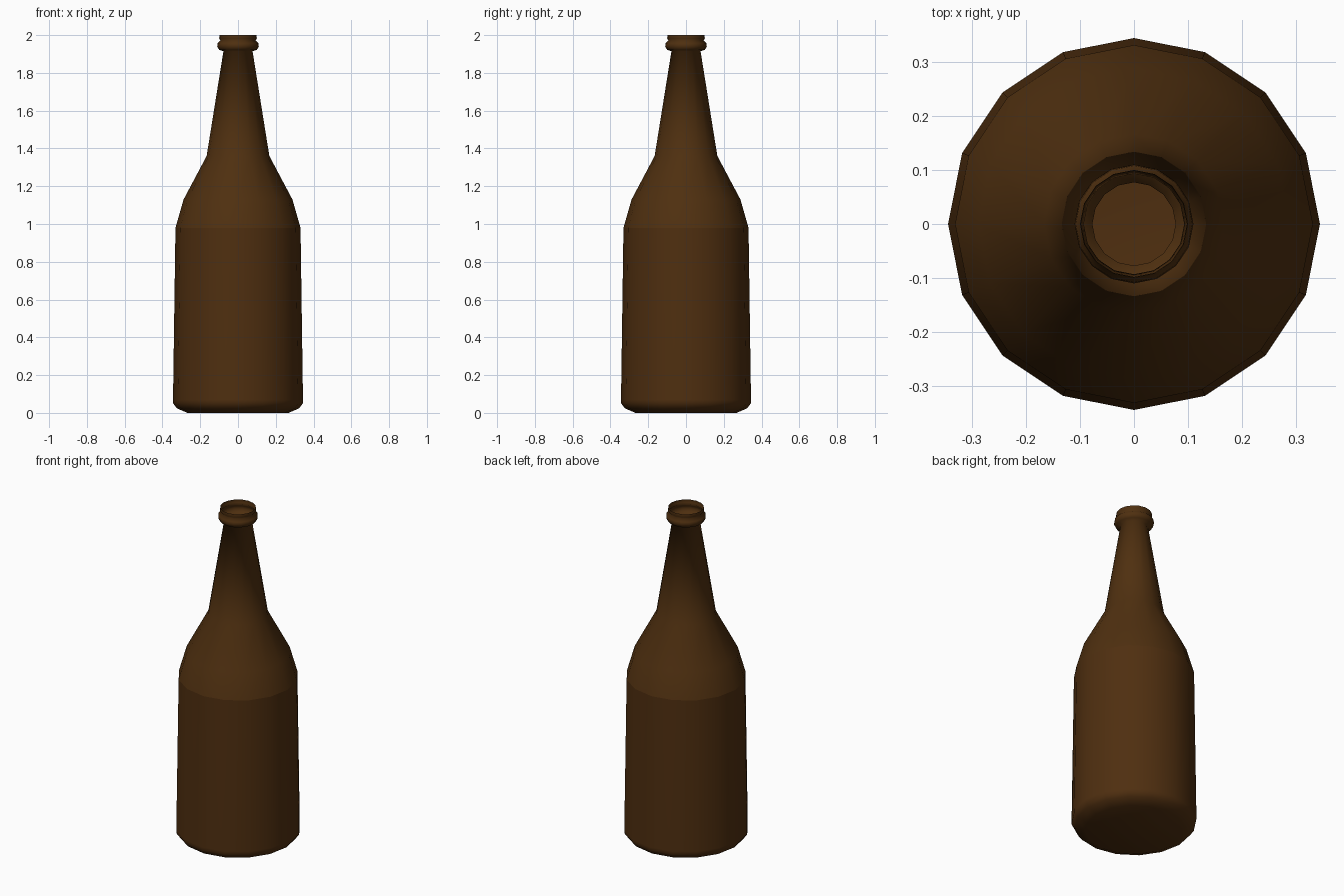
import bpy, bmesh, math

if "Cube" in bpy.data.objects:
    bpy.data.objects.remove(bpy.data.objects["Cube"])

SIDES = 16


def material(name, color):
    m = bpy.data.materials.new(name)
    m.diffuse_color = (*color, 1.0)
    m.use_nodes = True
    m.node_tree.nodes["Principled BSDF"].inputs["Base Color"].default_value = m.diffuse_color
    return m


def lathe(name, profile, mat, floor=False):
    """Revolve (radius, height) points into an open thin shell."""
    bm = bmesh.new()
    rings = []
    for r, z in profile:
        rings.append([bm.verts.new((r * math.cos(2 * math.pi * i / SIDES),
                                    r * math.sin(2 * math.pi * i / SIDES), z))
                      for i in range(SIDES)])
    for a, b in zip(rings, rings[1:]):
        for i in range(SIDES):
            j = (i + 1) % SIDES
            bm.faces.new((a[i], a[j], b[j], b[i]))
    if floor:
        bm.faces.new(list(reversed(rings[0])))
    for f in bm.faces:
        f.smooth = True
    me = bpy.data.meshes.new(name)
    bm.to_mesh(me)
    bm.free()
    me.materials.append(mat)
    ob = bpy.data.objects.new(name, me)
    bpy.context.collection.objects.link(ob)
    return ob


glass = material("brown glass", (0.078, 0.029, 0.005))
glass_low = material("warm brown glass", (0.078, 0.028, 0.005))

# Lower body with rounded base and flat floor
lathe("bottle_body", [(0.268, 0.0), (0.325, 0.025), (0.344, 0.052),
                      (0.344, 0.07), (0.331, 0.98)], glass_low, floor=True)

# Shoulder, tapering neck and open lip with its collar ring
lathe("bottle_neck", [(0.331, 0.98), (0.288, 1.13), (0.166, 1.36),
                      (0.077, 1.915), (0.10, 1.922), (0.110, 1.94),
                      (0.108, 1.957), (0.093, 1.972), (0.100, 1.982),
                      (0.098, 2.0)], glass)
